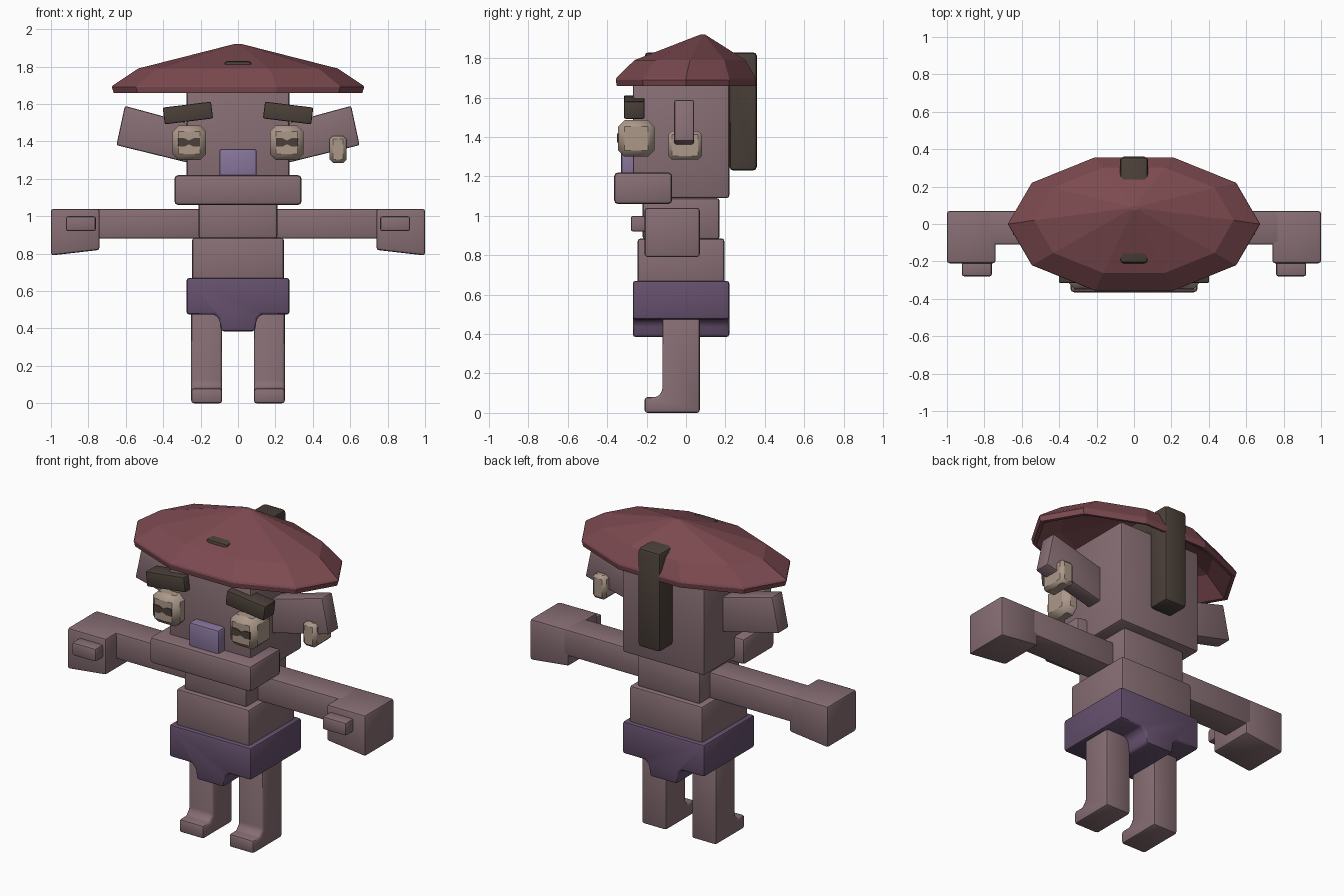
import bpy, bmesh, math
from mathutils import Matrix

if "Cube" in bpy.data.objects:
    bpy.data.objects.remove(bpy.data.objects["Cube"], do_unlink=True)


def material(name, hex_code):
    rgb = [int(hex_code[i:i + 2], 16) / 255 for i in (0, 2, 4)]
    lin = [c / 12.92 if c < 0.04 else ((c + 0.055) / 1.055) ** 2.4 for c in rgb]
    m = bpy.data.materials.new(name)
    m.use_nodes = True
    m.diffuse_color = (*lin, 1)
    m.node_tree.nodes["Principled BSDF"].inputs["Base Color"].default_value = (*lin, 1)
    return m


skin = material("dusty mauve skin", "876E74")
red = material("hat red", "7C4A50")
violet = material("shorts violet", "65506D")
lilac = material("nose lilac", "87749A")
cream = material("cream", "AB9889")
brown = material("dark brown", "4B4039")


def finish(name, bm, mat, smooth=True):
    bmesh.ops.recalc_face_normals(bm, faces=bm.faces)
    mesh = bpy.data.meshes.new(name)
    bm.to_mesh(mesh)
    bm.free()
    mesh.materials.append(mat)
    obj = bpy.data.objects.new(name, mesh)
    bpy.context.collection.objects.link(obj)
    if smooth:
        bpy.ops.object.select_all(action='DESELECT')
        obj.select_set(True)
        bpy.context.view_layer.objects.active = obj
        bpy.ops.object.shade_smooth_by_angle(angle=math.radians(40))
    return obj


def prism(name, profile, axis, lo, hi, mat, bevel=0.014, segments=2):
    """Extrude a profile along x (profile in yz) or y (profile in xz)."""
    def place(a, b, t):
        return (t, a, b) if axis == "x" else (a, t, b)
    bm = bmesh.new()
    near, far = [[bm.verts.new(place(a, b, t)) for a, b in profile] for t in (lo, hi)]
    bm.faces.new(near)
    bm.faces.new(far)
    for i in range(len(profile)):
        j = (i + 1) % len(profile)
        bm.faces.new((near[i], near[j], far[j], far[i]))
    if bevel:
        bmesh.ops.recalc_face_normals(bm, faces=bm.faces)
        bmesh.ops.bevel(bm, geom=bm.edges[:], offset=bevel, segments=segments,
                        profile=0.5, affect='EDGES', clamp_overlap=True)
    return finish(name, bm, mat)


def box(name, x, y, z, mat, bevel=0.014, segments=2):
    corners = [(x[0], z[0]), (x[1], z[0]), (x[1], z[1]), (x[0], z[1])]
    return prism(name, corners, "y", y[0], y[1], mat, bevel, segments)


# Head and trunk
box("head", (-0.275, 0.275), (-0.27, 0.22), (1.09, 1.71), skin)
box("muzzle", (-0.34, 0.34), (-0.365, -0.07), (1.06, 1.22), skin, 0.02)
box("nose", (-0.1, 0.1), (-0.33, -0.2), (1.18, 1.36), lilac)
box("chest", (-0.21, 0.21), (-0.22, 0.17), (0.88, 1.09), skin)
box("belly", (-0.245, 0.245), (-0.245, 0.195), (0.64, 0.885), skin)

# Shorts with a lowered middle
half = [(0.275, 0.67), (0.275, 0.475), (0.125, 0.475), (0.1, 0.45), (0.09, 0.385)]
prism("shorts", half + [(-x, z) for x, z in reversed(half)], "y", -0.27, 0.22, violet)

# Paired parts
leg = [(0.07, 0), (0.07, 0.52), (-0.12, 0.52), (-0.12, 0.11),
       (-0.145, 0.08), (-0.21, 0.08), (-0.21, 0)]
hand = [(0.74, 0.82), (1, 0.79), (1, 1.04), (0.74, 1.04)]
ear = [(0.2, 1.31), (0.65, 1.38), (0.605, 1.59), (0.2, 1.48)]
ear[0] = (0.2, 1.27)
pupil = [(0.06, 0.022), (0.025, 0.022), (0, 0.01)]
pupil += [(-x, z) for x, z in reversed(pupil[:2])]
pupil += [(x, -z) for x, z in reversed(pupil)]
for side, s in (("left", 1), ("right", -1)):
    def flip(points):
        return [(s * x, z) for x, z in points]

    def span(a, b):
        return tuple(sorted((s * a, s * b)))

    prism(side + "_leg", leg, "x", *span(0.085, 0.25), skin)
    box(side + "_arm", span(0.18, 0.78), (-0.11, 0.07), (0.88, 1.04), skin)
    prism(side + "_hand", flip(hand), "y", -0.21, 0.07, skin)
    box(side + "_thumb", span(0.76, 0.92), (-0.28, -0.19), (0.92, 1.0), skin, 0.012)
    prism(side + "_ear", flip(ear), "y", -0.06, 0.04, skin, 0.01)
    box(side + "_eye", span(0.17, 0.35), (-0.345, -0.16), (1.3, 1.485), cream, 0.032, 1)
    prism(side + "_pupil", [(s * 0.262 + x, 1.395 + z) for x, z in pupil],
          "y", -0.35, -0.342, brown, 0)
    # Brow, higher towards the middle
    brow = box(side + "_brow", (-0.13, 0.13), (-0.315, -0.21), (-0.045, 0.045), brown, 0.008)
    brow.data.transform(Matrix.Translation((s * 0.268, 0, 1.552))
                        @ Matrix.Rotation(s * math.radians(7), 4, 'Y'))

# Single earring around the left ear
box("earring", (0.49, 0.58), (-0.09, 0.08), (1.285, 1.43), cream, 0.018, 1)

# Strip of hair running over the head and down the back
hair = [(-0.21, 1.7), (0.22, 1.7), (0.22, 1.23), (0.36, 1.23), (0.36, 1.83), (-0.21, 1.83)]
prism("hair_strip", hair, "x", -0.075, 0.075, brown, 0.02)

# Ten-sided straw hat: rings of (scale, y offset, height), outside then inside
rings = [(0.033, 0.085, 1.92), (0.79, 0.02, 1.79), (0.99, 0, 1.7), (1, 0, 1.69),
         (0.985, 0, 1.66), (0.95, 0, 1.66), (0.75, 0.02, 1.75), (0.033, 0.085, 1.87)]
bm = bmesh.new()
loops = []
for scale, dy, z in rings:
    loops.append([bm.verts.new((0.675 * scale * math.cos(k * math.tau / 10),
                                0.375 * scale * math.sin(k * math.tau / 10) + dy, z))
                  for k in range(10)])
for a, b in zip(loops, loops[1:]):
    for k in range(10):
        n = (k + 1) % 10
        bm.faces.new((a[k], a[n], b[n], b[k]))
bm.faces.new(loops[0])
bm.faces.new(loops[-1])
finish("hat", bm, red, smooth=False)
